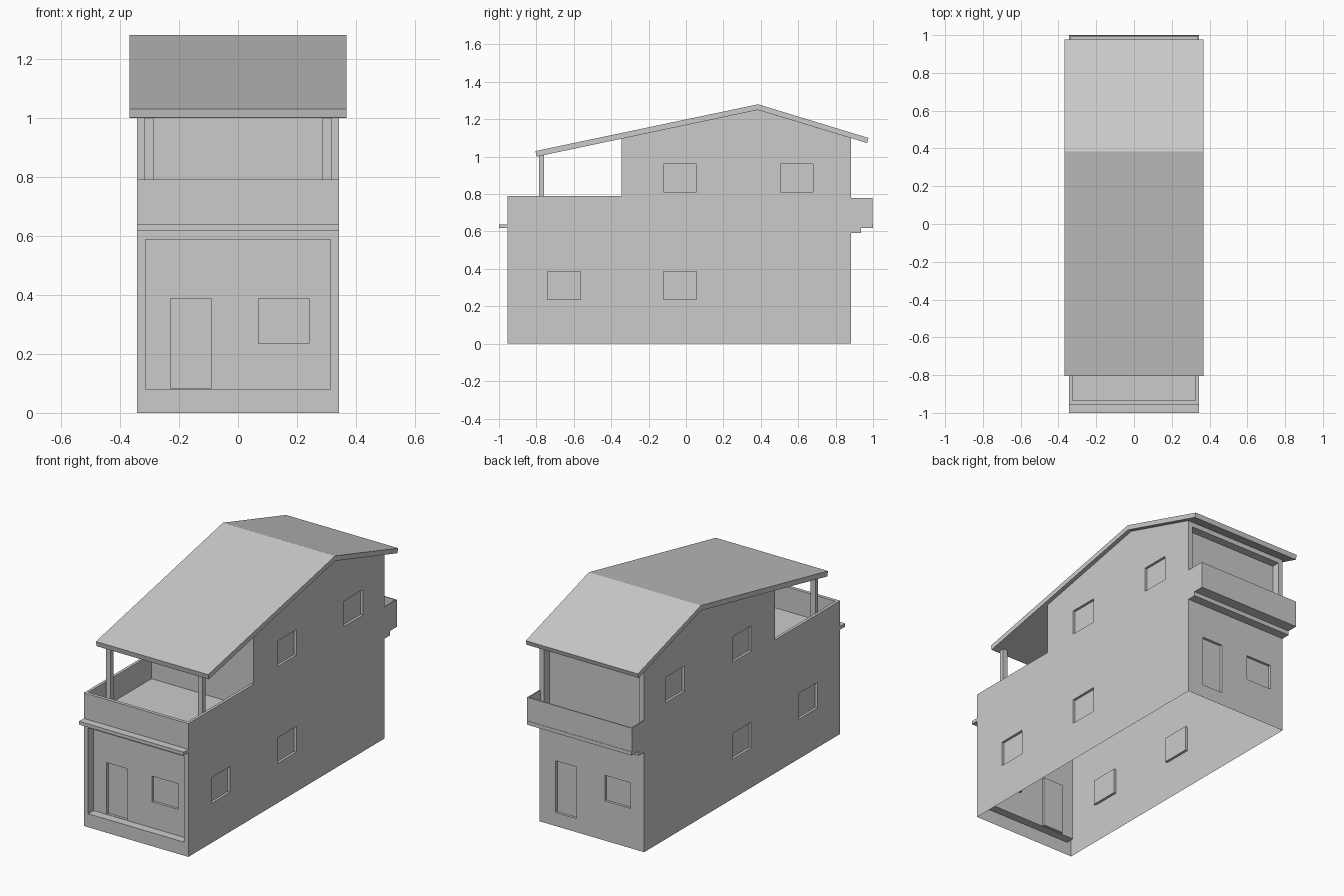
import bpy, bmesh

if "Cube" in bpy.data.objects:
    bpy.data.objects.remove(bpy.data.objects["Cube"])

W = 0.343           # half width of the house
BACK, FRONT = 0.882, -0.955


def new_object(name, bm):
    bmesh.ops.recalc_face_normals(bm, faces=bm.faces)
    me = bpy.data.meshes.new(name)
    bm.to_mesh(me)
    bm.free()
    ob = bpy.data.objects.new(name, me)
    bpy.context.collection.objects.link(ob)
    return ob


def box(name, x0, x1, y0, y1, z0, z1):
    bm = bmesh.new()
    bmesh.ops.create_cube(bm, size=1)
    for v in bm.verts:
        v.co = ((x0 + x1) / 2 + v.co.x * (x1 - x0),
                (y0 + y1) / 2 + v.co.y * (y1 - y0),
                (z0 + z1) / 2 + v.co.z * (z1 - z0))
    return new_object(name, bm)


def side_profile(name, pts, half):
    """Extrude a (y, z) outline across x."""
    bm = bmesh.new()
    face = bm.faces.new([bm.verts.new((-half, y, z)) for y, z in pts])
    ext = bmesh.ops.extrude_face_region(bm, geom=[face])
    verts = [g for g in ext["geom"] if isinstance(g, bmesh.types.BMVert)]
    bmesh.ops.translate(bm, verts=verts, vec=(2 * half, 0, 0))
    return new_object(name, bm)


# House body, with its top following the roof underside
body = side_profile("house_body", [
    (FRONT, 0), (BACK, 0), (BACK, 1.099), (0.385, 1.25),
    (-0.345, 1.096), (-0.345, 0.79), (FRONT, 0.79)], W)

D = 0.015           # window and door inset
cuts = [
    (-0.326, 0.326, -0.935, -0.345, 0.645, 0.9),         # terrace pit
    (-0.314, 0.314, -1.1, -0.905, 0.08, 0.588),          # front recess
    (-0.228, -0.092, -0.95, -0.905 + D, 0.082, 0.387),   # front door
    (0.07, 0.24, -0.95, -0.905 + D, 0.235, 0.387),       # front window
    (-0.314, 0.314, 0.832, 1.1, 0.641, 1.07),            # back upper recess
    (0.10, 0.237, BACK - D, 1.1, 0.08, 0.387),           # back door
    (-0.255, -0.085, BACK - D, 1.1, 0.235, 0.387),       # back window
]
# Side windows, the same on both sides
for y0, y1, z0, z1 in [(-0.74, -0.565, 0.235, 0.387), (-0.12, 0.056, 0.235, 0.387),
                       (-0.12, 0.056, 0.81, 0.96), (0.505, 0.68, 0.81, 0.96)]:
    cuts.append((W - D, 0.5, y0, y1, z0, z1))
    cuts.append((-0.5, D - W, y0, y1, z0, z1))

cutters = []
for c in cuts:
    cutter = box("cutter", *c)
    cutter.hide_render = True
    mod = body.modifiers.new("cut", 'BOOLEAN')
    mod.operation = 'DIFFERENCE'
    mod.solver = 'EXACT'
    mod.object = cutter
    cutters.append(cutter)

deps = bpy.context.evaluated_depsgraph_get()
mesh = bpy.data.meshes.new_from_object(body.evaluated_get(deps))
body.modifiers.clear()
body.data = mesh
for c in cutters:
    bpy.data.objects.remove(c)

# The shell is open underneath
bm = bmesh.new()
bm.from_mesh(mesh)
under = [f for f in bm.faces if all(v.co.z < 0.001 for v in f.verts)]
bmesh.ops.delete(bm, geom=under, context='FACES')
bm.to_mesh(mesh)
bm.free()

# Roof slab with uneven slopes
side_profile("roof", [
    (-0.805, 1.03), (0.385, 1.28), (0.976, 1.10),
    (0.968, 1.073), (0.385, 1.25), (-0.799, 1.0)], 0.368)

# Terrace posts
for s, side in ((-1, "left"), (1, "right")):
    x = s * 0.302
    box("terrace_post_" + side, x - 0.016, x + 0.016, -0.785, -0.76, 0.645, 1.02)

# Front ledge
box("front_ledge", -W, W, -1.0, FRONT, 0.618, 0.638)

# Back balcony: stepped slab and thin railing
box("balcony_step", -W, W, BACK, 0.935, 0.592, 0.618)
box("balcony_slab", -W, W, BACK, 1.0, 0.618, 0.64)
T = 0.006
box("balcony_rail_back", -W, W, 0.998 - T, 0.998, 0.64, 0.78)
for s, side in ((-1, "left"), (1, "right")):
    a, b = sorted((s * W, s * (W - T)))
    box("balcony_rail_" + side, a, b, BACK, 0.998 - T, 0.64, 0.78)
